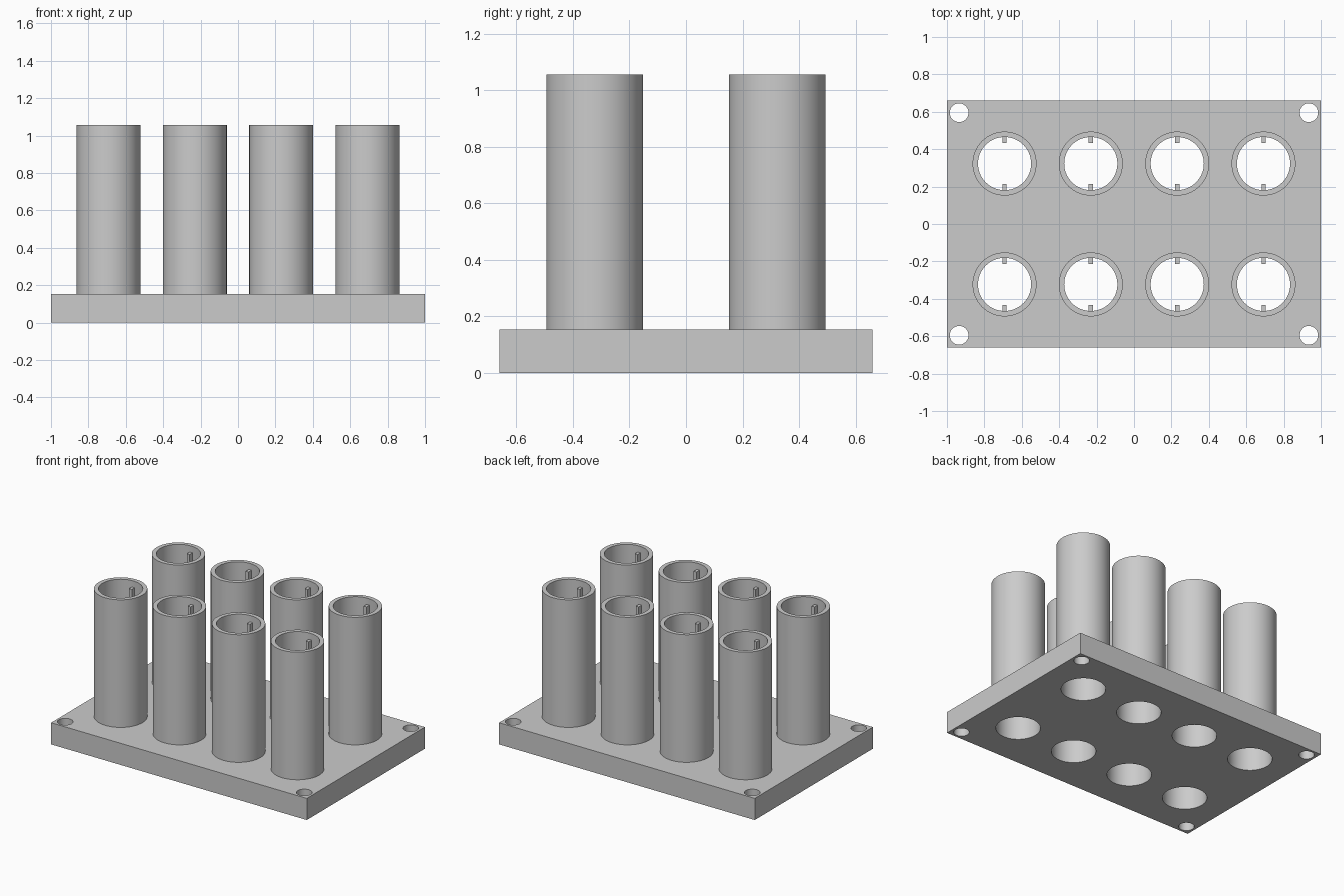
import bpy, bmesh, math
from mathutils import Matrix, Vector

if "Cube" in bpy.data.objects:
    bpy.data.objects.remove(bpy.data.objects["Cube"], do_unlink=True)

SIDES = 64
HALF_X, HALF_Y, PLATE_TOP = 1.0, 0.66, 0.153
TUBE_TOP, OUTER, BORE = 1.055, 0.171, 0.142
SCREW = 0.05

grey = bpy.data.materials.new("plain grey")
colour = (0.6, 0.6, 0.6, 1)
grey.diffuse_color = colour
grey.use_nodes = True
grey.node_tree.nodes["Principled BSDF"].inputs["Base Color"].default_value = colour


def finish(name, bm):
    """Turn a bmesh into a named grey object."""
    bmesh.ops.recalc_face_normals(bm, faces=bm.faces)
    mesh = bpy.data.meshes.new(name)
    bm.to_mesh(mesh)
    bm.free()
    mesh.materials.append(grey)
    obj = bpy.data.objects.new(name, mesh)
    bpy.context.collection.objects.link(obj)
    return obj


def smooth(obj):
    bpy.ops.object.select_all(action="DESELECT")
    obj.select_set(True)
    bpy.context.view_layer.objects.active = obj
    bpy.ops.object.shade_smooth_by_angle(angle=math.radians(30))


def add_box(bm, centre, size):
    bmesh.ops.create_cube(bm, size=1, matrix=Matrix.Translation(centre)
                          @ Matrix.Diagonal(Vector(size)).to_4x4())


tube_spots = [(x, y) for y in (-0.323, 0.323) for x in (-0.692, -0.231, 0.231, 0.692)]
screw_spots = [(x, y) for x in (-0.935, 0.935) for y in (-0.595, 0.595)]

# Base plate
bm = bmesh.new()
add_box(bm, (0, 0, PLATE_TOP / 2), (2 * HALF_X, 2 * HALF_Y, PLATE_TOP))
plate = finish("base_plate", bm)

# Through holes under the tubes and at the corners
bm = bmesh.new()
for spots, radius in ((tube_spots, BORE), (screw_spots, SCREW)):
    for x, y in spots:
        bmesh.ops.create_cone(bm, cap_ends=True, segments=SIDES, radius1=radius,
                              radius2=radius, depth=1,
                              matrix=Matrix.Translation((x, y, 0)))
cutter = finish("hole_cutter", bm)
cutter.hide_render = True
cut = plate.modifiers.new("holes", "BOOLEAN")
cut.operation, cut.solver, cut.object = "DIFFERENCE", "EXACT", cutter
bpy.context.view_layer.objects.active = plate
bpy.ops.object.modifier_apply(modifier=cut.name)
bpy.data.objects.remove(cutter, do_unlink=True)
smooth(plate)

# Tubes with a pair of locating pegs inside each rim
for number, (x, y) in enumerate(tube_spots, 1):
    bm = bmesh.new()
    profile = [(BORE, PLATE_TOP), (OUTER, PLATE_TOP), (OUTER, TUBE_TOP), (BORE, TUBE_TOP)]
    verts = [bm.verts.new((r, 0, z)) for r, z in profile]
    edges = [bm.edges.new((verts[i - 1], verts[i])) for i in range(len(verts))]
    bmesh.ops.spin(bm, geom=verts + edges, cent=(0, 0, 0), axis=(0, 0, 1),
                   angle=math.tau, steps=SIDES, use_duplicate=False)
    bmesh.ops.remove_doubles(bm, verts=bm.verts, dist=0.0001)
    tube = finish(f"tube_{number}", bm)
    tube.location = (x, y, 0)
    smooth(tube)

    bm = bmesh.new()
    for side in (-1, 1):
        add_box(bm, (0, side * 0.128, TUBE_TOP - 0.095), (0.022, 0.038, 0.1))
    pegs = finish(f"tube_pegs_{number}", bm)
    pegs.location = (x, y, 0)
